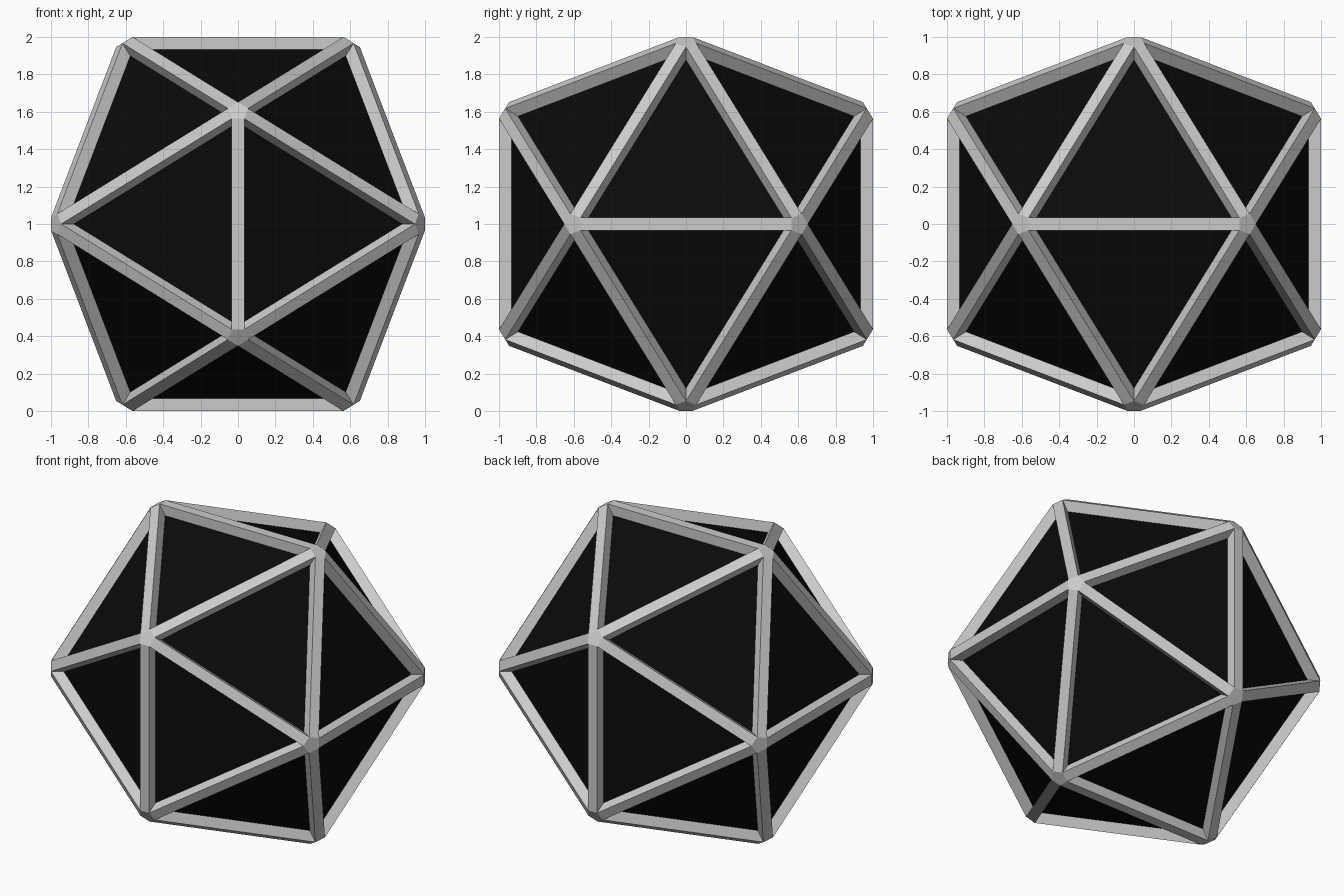
import bpy, bmesh, math
from mathutils import Vector

if "Cube" in bpy.data.objects:
    bpy.data.objects.remove(bpy.data.objects["Cube"])

G = (math.sqrt(5) - 1) / 2      # short side of the icosahedron's golden rectangles
HALF = 0.0335                   # half the beam width
DEPTH = 0.068                   # how far panels sit below the beam faces
LIFT = Vector((0, 0, 1))


def icosahedron():
    bm = bmesh.new()
    for a in (-1, 1):
        for b in (-1, 1):
            for co in ((a * G, 0, b), (0, b, a * G), (b, a * G, 0)):
                bm.verts.new(co)
    bmesh.ops.convex_hull(bm, input=bm.verts[:])
    bmesh.ops.recalc_face_normals(bm, faces=bm.faces[:])
    bm.verts.index_update()
    bm.faces.index_update()
    return bm


def finish(bm, name):
    bmesh.ops.recalc_face_normals(bm, faces=bm.faces[:])
    bmesh.ops.translate(bm, verts=bm.verts[:], vec=LIFT)
    mesh = bpy.data.meshes.new(name)
    bm.to_mesh(mesh)
    bm.free()
    obj = bpy.data.objects.new(name, mesh)
    bpy.context.collection.objects.link(obj)
    return obj


# Frame: square beams along every edge, joined by pentagon caps
ico = icosahedron()
centre = ico.faces[:][0].calc_center_median()
h0 = centre.length                        # face distance
r0 = math.sqrt(1 - h0 * h0)               # face inradius
h1, r1 = h0 + r0 * HALF, r0 - h0 * HALF   # outer rim of each opening
h2, r2 = h1 - h0 * DEPTH, r1 - r0 * DEPTH # inner rim on the panel

frame = bmesh.new()
rim = {}
for f in ico.faces:
    c = f.calc_center_median()
    inner = []
    for v in f.verts:
        rim[f.index, v.index] = frame.verts.new(c * (h1 / h0) + (v.co - c) * (r1 / r0))
        inner.append(frame.verts.new(c * (h2 / h0) + (v.co - c) * (r2 / r0)))
    outer = [rim[f.index, v.index] for v in f.verts]
    for i in range(3):
        j = (i + 1) % 3
        frame.faces.new((outer[i], outer[j], inner[j], inner[i]))
for e in ico.edges:
    f, g = e.link_faces
    a, b = e.verts
    frame.faces.new((rim[f.index, a.index], rim[f.index, b.index],
                     rim[g.index, b.index], rim[g.index, a.index]))
for v in ico.verts:
    n = v.co.normalized()
    u = n.orthogonal().normalized()
    w = n.cross(u)
    ring = [rim[f.index, v.index] for f in v.link_faces]
    ring.sort(key=lambda p: math.atan2(p.co.dot(w), p.co.dot(u)))
    frame.faces.new(ring)
ico.free()
finish(frame, "edge_frame")

# Panels: black inner solid seen through the openings
core = icosahedron()
bmesh.ops.scale(core, verts=core.verts[:], vec=(h2 / h0,) * 3)
panels = finish(core, "dark_panels")
black = bpy.data.materials.new("black")
black.diffuse_color = (0.003, 0.003, 0.003, 1)
black.use_nodes = True
black.node_tree.nodes["Principled BSDF"].inputs["Base Color"].default_value = black.diffuse_color
panels.data.materials.append(black)
